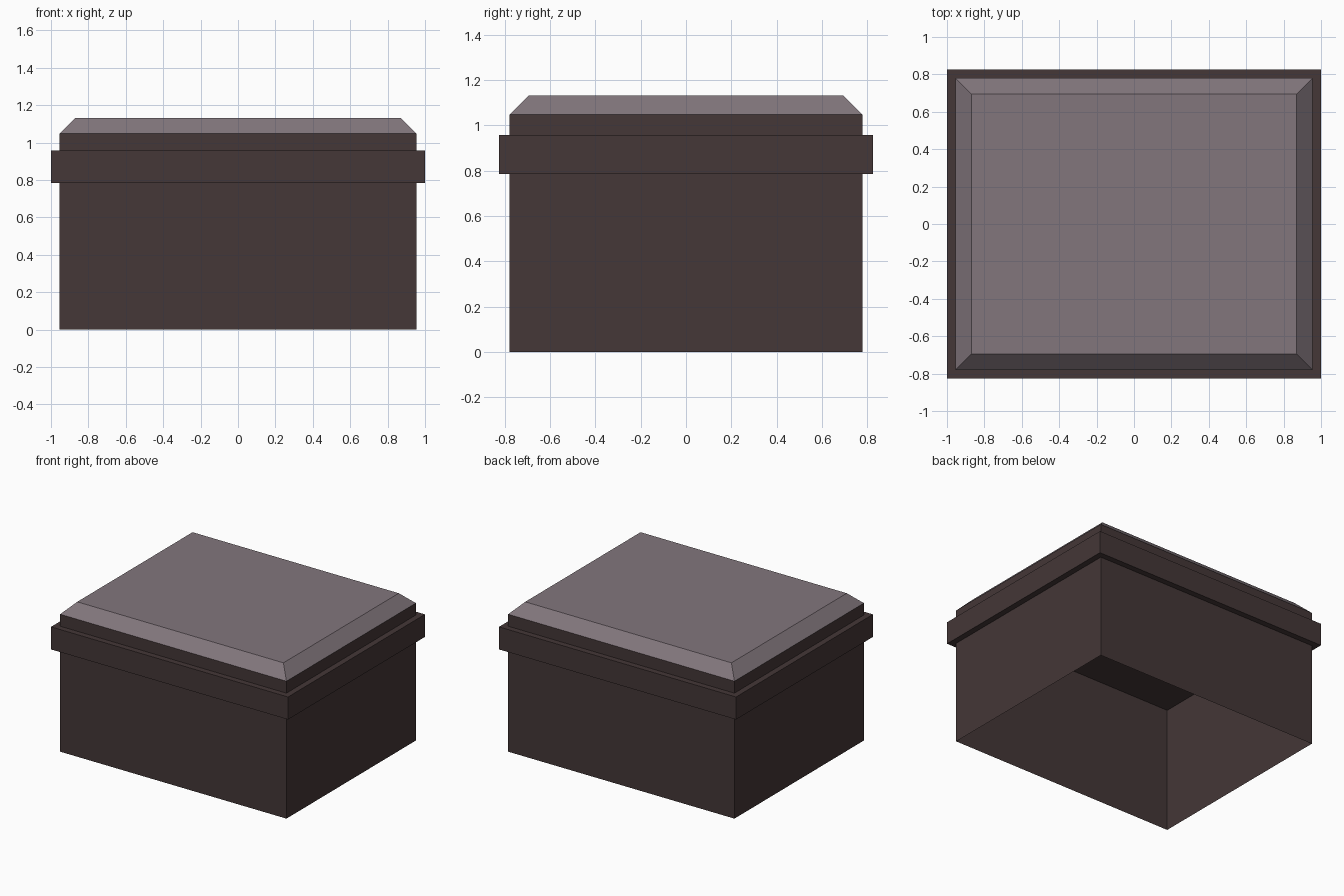
import bpy, bmesh

if "Cube" in bpy.data.objects:
    bpy.data.objects.remove(bpy.data.objects["Cube"])


def material(name, rgb):
    m = bpy.data.materials.new(name)
    m.diffuse_color = (*rgb, 1.0)
    m.use_nodes = True
    m.node_tree.nodes["Principled BSDF"].inputs["Base Color"].default_value = m.diffuse_color
    return m


brown = material("dark_brown", (0.058, 0.038, 0.038))
mauve = material("dusty_mauve", (0.223, 0.181, 0.202))


def loft(name, sections, mat, cap_top=False):
    """Join rectangular sections (half x, half y, z) with flat walls."""
    bm = bmesh.new()
    rings = [[bm.verts.new((sx * hx, sy * hy, z))
              for sx, sy in ((-1, -1), (1, -1), (1, 1), (-1, 1))]
             for hx, hy, z in sections]
    for a, b in zip(rings, rings[1:]):
        for i in range(4):
            j = (i + 1) % 4
            bm.faces.new((a[i], a[j], b[j], b[i]))
    if cap_top:
        bm.faces.new(rings[-1])
    mesh = bpy.data.meshes.new(name)
    bm.to_mesh(mesh)
    bm.free()
    mesh.materials.append(mat)
    ob = bpy.data.objects.new(name, mesh)
    bpy.context.collection.objects.link(ob)
    return ob


BX, BY = 0.955, 0.78       # body half sizes
RX, RY = 1.0, 0.825        # rim half sizes
RIM_LOW, RIM_TOP = 0.785, 0.957
LID_EDGE, LID_TOP = 1.048, 1.133
BEVEL = 0.085

# Hollow body: thin walls, open underneath, closed by an inner ceiling
loft("body", [(BX, BY, 0), (BX, BY, RIM_TOP)], brown, cap_top=True)

# Rim band with ledges above and below
loft("rim_band", [(BX, BY, RIM_LOW), (RX, RY, RIM_LOW),
                  (RX, RY, RIM_TOP), (BX, BY, RIM_TOP)], brown)

# Short neck between the rim and the lid
loft("lid_neck", [(BX, BY, RIM_TOP), (BX, BY, LID_EDGE)], brown)

# Bevelled lid panel
loft("lid_top", [(BX, BY, LID_EDGE), (BX - BEVEL, BY - BEVEL, LID_TOP)],
     mauve, cap_top=True)
